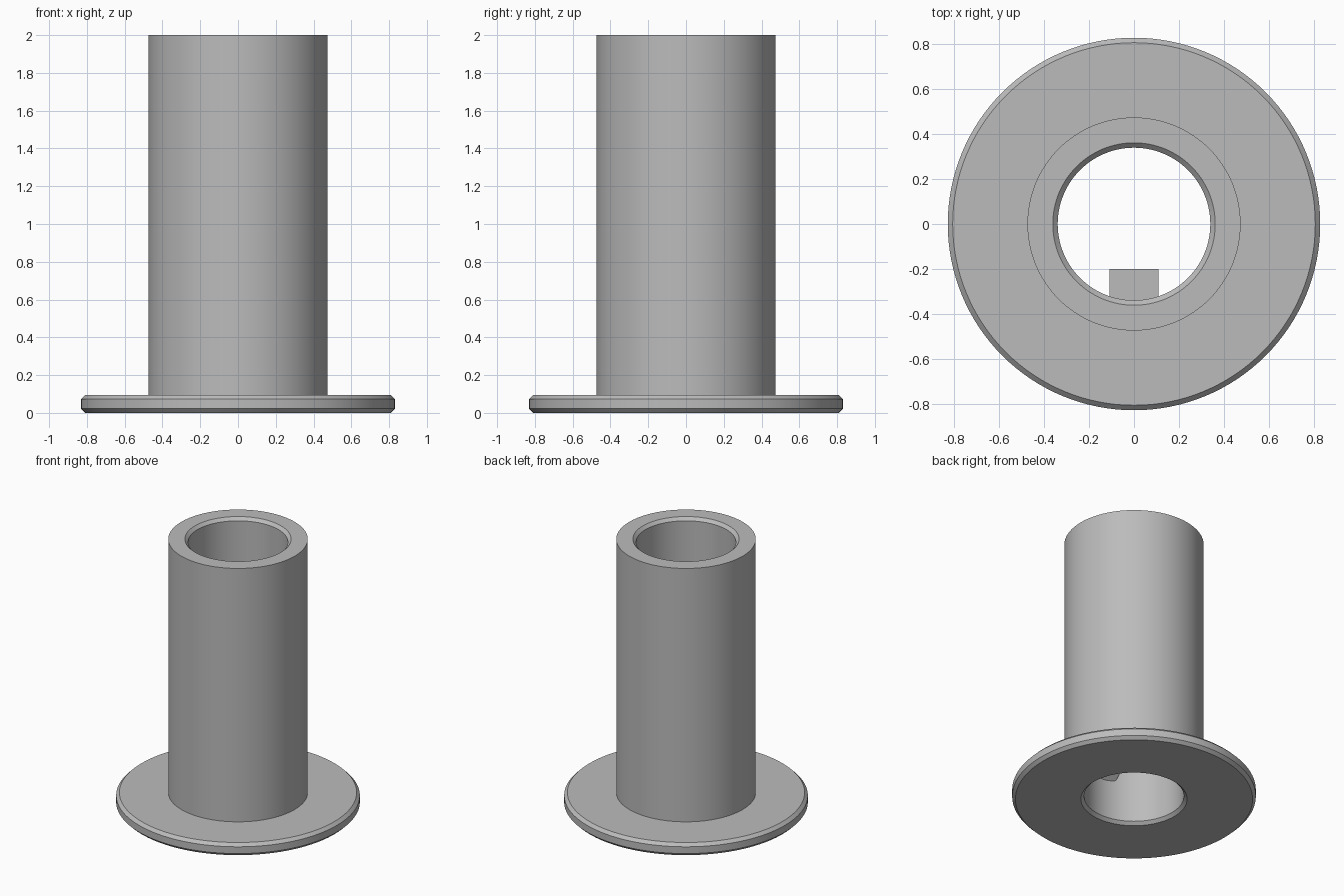
import bpy
import bmesh
import math

cube = bpy.data.objects.get("Cube")
if cube:
    bpy.data.objects.remove(cube, do_unlink=True)

grey = bpy.data.materials.new("plain grey")
grey.use_nodes = True
grey.diffuse_color = (0.5, 0.5, 0.5, 1)
grey.node_tree.nodes["Principled BSDF"].inputs["Base Color"].default_value = (0.5, 0.5, 0.5, 1)


def finish(bm, name):
    bmesh.ops.recalc_face_normals(bm, faces=bm.faces)
    mesh = bpy.data.meshes.new(name)
    bm.to_mesh(mesh)
    bm.free()
    mesh.materials.append(grey)
    obj = bpy.data.objects.new(name, mesh)
    bpy.context.collection.objects.link(obj)
    return obj


def lathe(name, profile, steps=128):
    """Spin a closed (radius, height) profile round the z axis."""
    bm = bmesh.new()
    verts = [bm.verts.new((r, 0, z)) for r, z in profile]
    edges = [bm.edges.new((v, verts[i - 1])) for i, v in enumerate(verts)]
    bmesh.ops.spin(bm, geom=verts + edges, cent=(0, 0, 0), axis=(0, 0, 1),
                   angle=math.tau, steps=steps, use_merge=True)
    bmesh.ops.remove_doubles(bm, verts=bm.verts, dist=1e-5)
    obj = finish(bm, name)
    bpy.context.view_layer.objects.active = obj
    obj.select_set(True)
    bpy.ops.object.shade_smooth_by_angle(angle=math.radians(25))
    obj.select_set(False)
    return obj


def prism(name, outline, half_width):
    """Extrude a (y, z) outline along x."""
    bm = bmesh.new()
    face = bm.faces.new([bm.verts.new((-half_width, y, z)) for y, z in outline])
    out = bmesh.ops.extrude_face_region(bm, geom=[face])
    moved = [g for g in out["geom"] if isinstance(g, bmesh.types.BMVert)]
    bmesh.ops.translate(bm, verts=moved, vec=(2 * half_width, 0, 0))
    return finish(bm, name)


# Hollow sleeve with a bevelled flange and bevelled bore mouths
bore, tube, rim, bevel = 0.34, 0.475, 0.83, 0.022
lathe("flanged_sleeve", [
    (bore + bevel, 0), (rim - bevel, 0), (rim, bevel), (rim, 0.095 - bevel),
    (rim - bevel, 0.095), (tube, 0.095), (tube, 2), (bore + bevel, 2),
    (bore, 2 - bevel), (bore, bevel)])

# Key inside the bore, with a sloping underside
prism("bore_key", [(-0.37, 0.28), (-0.2, 0.45), (-0.2, 1.65), (-0.37, 1.65)], 0.11)
